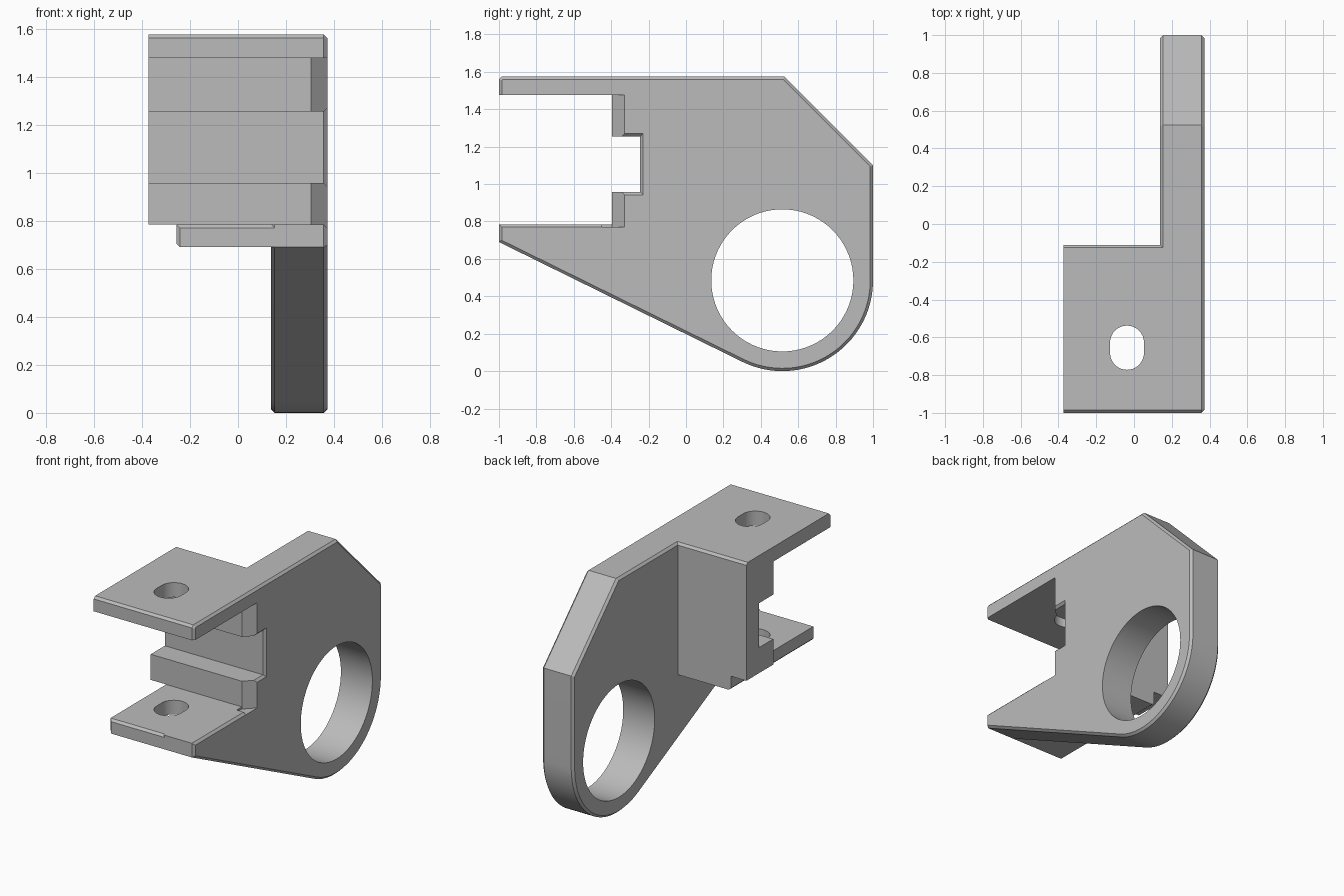
import bpy, bmesh
from math import cos, sin, radians, pi

if "Cube" in bpy.data.objects:
    bpy.data.objects.remove(bpy.data.objects["Cube"], do_unlink=True)

grey = bpy.data.materials.new("plain_grey")
grey.use_nodes = True
grey.diffuse_color = (0.5, 0.5, 0.5, 1)
grey.node_tree.nodes["Principled BSDF"].inputs["Base Color"].default_value = (0.5, 0.5, 0.5, 1)

C = 0.015      # chamfer size
XL, XR = -0.372, 0.372


def loft(name, rings, axis="x", bevel=None):
    """Solid through matching rings (position, points); axis is the sweep direction."""
    bm = bmesh.new()
    loops = []
    for pos, pts in rings:
        if axis == "x":
            loops.append([bm.verts.new((pos, a, b)) for a, b in pts])
        else:
            loops.append([bm.verts.new((a, b, pos)) for a, b in pts])
    for lo, hi in zip(loops, loops[1:]):
        for i in range(len(lo)):
            j = (i + 1) % len(lo)
            bm.faces.new((lo[i], lo[j], hi[j], hi[i]))
    bm.faces.new(loops[0][::-1])
    bm.faces.new(loops[-1])
    bmesh.ops.recalc_face_normals(bm, faces=bm.faces)
    if bevel:
        bmesh.ops.bevel(bm, geom=[e for e in bm.edges if bevel(*[v.co for v in e.verts])],
                        offset=C, offset_type='OFFSET', segments=1, affect='EDGES')
    mesh = bpy.data.meshes.new(name)
    bm.to_mesh(mesh)
    bm.free()
    mesh.materials.append(grey)
    obj = bpy.data.objects.new(name, mesh)
    bpy.context.collection.objects.link(obj)
    return obj


def combine(target, tool, operation):
    mod = target.modifiers.new(operation.lower(), 'BOOLEAN')
    mod.operation, mod.solver, mod.object = operation, 'EXACT', tool
    bpy.context.view_layer.objects.active = target
    bpy.ops.object.modifier_apply(modifier=mod.name)
    bpy.data.objects.remove(tool, do_unlink=True)


def arc(cy, cz, r, start, end, n):
    return [(cy + r * cos(radians(start + (end - start) * i / n)),
             cz + r * sin(radians(start + (end - start) * i / n))) for i in range(n + 1)]


# Side plate with a rounded lower end and chamfered rims
HUB = (0.515, 0.485)
outline = [(-1, 0.69), *arc(*HUB, 0.485, -116.2, 0, 32), (1, 1.1), (0.525, 1.575),
           (C - 1, 1.575), (-1, 1.575 - C)]
bracket = loft("mounting_bracket", [(0.138, outline), (XR, outline)],
               bevel=lambda a, b: abs(a.x - b.x) < 1e-5)

# Wide block that carries the upper shelf and the back wall
block = [(-1, 0.785), (-0.11, 0.785), (-0.11, 1.575 - C), (-0.11 - C, 1.575),
         (C - 1, 1.575), (-1, 1.575 - C)]
combine(bracket, loft("block", [(XL, block), (0.3, block)]), 'UNION')

# Narrower lower shelf, with chamfered front and outer edges
shelf = [(-1, 0.69), (-0.11, 0.69), (-0.11, 0.8), (-0.3, 0.8), (-0.3, 0.785),
         (C - 1, 0.785), (-1, 0.785 - C)]


def shelf_edge(a, b):
    outer = max(a.x, b.x) < -0.25
    return outer and (max(a.z, b.z) < 0.7 or max(a.y, b.y) < -0.99 and max(a.z, b.z) < 0.78)


combine(bracket, loft("shelf", [(-0.257, shelf), (0.3, shelf)], bevel=shelf_edge), 'UNION')


# Stepped slot between the shelves, flared at the plate's outer face
def slot(f):
    return [(-1.2, 0.785 - f), (-0.395, 0.785 - f), (-0.395, 0.957 - f), (-0.245 + f, 0.957 - f),
            (-0.245 + f, 1.255 + f), (-0.395, 1.255 + f), (-0.395, 1.477), (-1.2, 1.477)]


combine(bracket, loft("slot", [(-0.6, slot(0)), (XR - C, slot(0)), (XR + C, slot(2 * C))]),
        'DIFFERENCE')

# Broad chamfer on the slot's step
wedge = [(0.305, -0.45), (0.305, -0.395), (0.405, -0.295), (0.405, -0.45)]
combine(bracket, loft("wedge", [(0.785 - C, wedge), (1.477, wedge)], axis="z"), 'DIFFERENCE')

# Large round bore
ring = arc(*HUB, 0.38, 0, 360 - 5, 71)
combine(bracket, loft("bore", [(0, ring), (0.6, ring)]), 'DIFFERENCE')

# Oblong bolt holes through both shelves
oblong = arc(-0.037, -0.628, 0.09, 0, 180, 16) + arc(-0.037, -0.682, 0.09, 180, 360, 16)
combine(bracket, loft("bolt_holes", [(0.5, oblong), (1.8, oblong)], axis="z"), 'DIFFERENCE')

bpy.ops.object.select_all(action='DESELECT')
bracket.select_set(True)
bpy.context.view_layer.objects.active = bracket
bpy.ops.object.shade_smooth_by_angle(angle=pi / 9)
